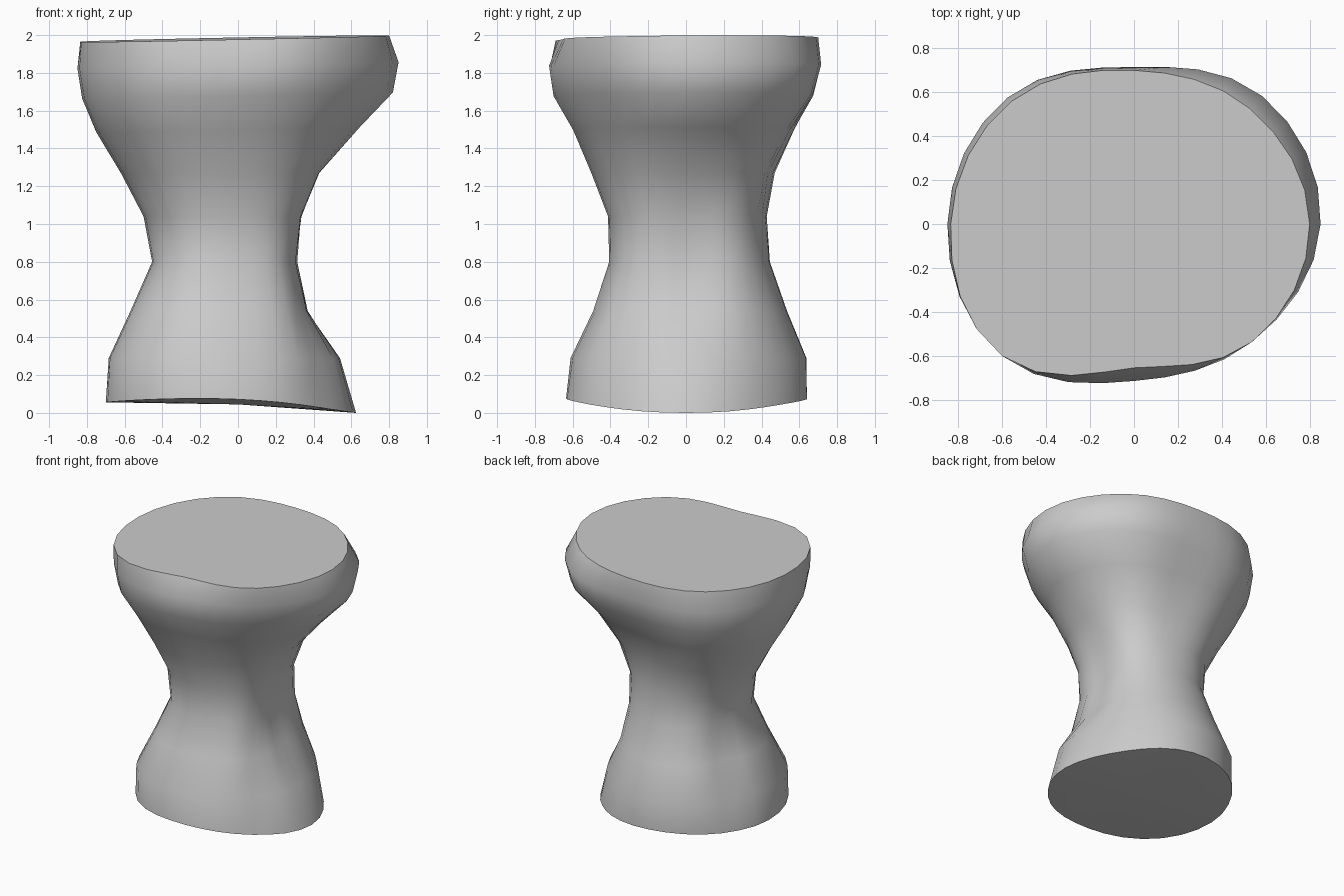
import bpy, bmesh
from math import cos, sin, pi, floor, exp, radians

if "Cube" in bpy.data.objects:
    bpy.data.objects.remove(bpy.data.objects["Cube"])

SIDES = 32

# Each ring: height, then radii every 45 degrees starting at +x, going towards +y
RINGS = [
    (0.05, (.625, .59, .64, .68, .70, .705, .63, .60)),
    (0.29, (.54, .55, .635, .68, .685, .70, .60, .565)),
    (0.54, (.36, .46, .53, .58, .57, .575, .48, .46)),
    (0.80, (.295, .40, .44, .485, .455, .465, .40, .385)),
    (1.04, (.335, .395, .42, .49, .50, .48, .405, .39)),
    (1.27, (.43, .47, .445, .58, .62, .59, .49, .47)),
    (1.50, (.645, .62, .56, .69, .75, .71, .585, .59)),
    (1.68, (.82, .78, .67, .79, .825, .82, .69, .71)),
    (1.84, (.85, .825, .715, .815, .85, .85, .715, .76)),
    (1.98, (.80, .745, .70, .79, .835, .85, .655, .76)),
]

# Shallow grooves of the lower half: angle, height, depth
GROOVES = [(155, .52, .06), (322, .50, .04)]


def radius(r, a):
    """Closed smooth interpolation of the eight radii."""
    t = a / (2 * pi) * 8
    i = floor(t)
    t -= i
    p0, p1, p2, p3 = (r[(i + k) % 8] for k in (-1, 0, 1, 2))
    return p1 + .5 * t * (p2 - p0 + t * (2*p0 - 5*p1 + 4*p2 - p3
                          + t * (3*(p1 - p2) + p3 - p0)))


bm = bmesh.new()
loops = []
for k, (z, r) in enumerate(RINGS):
    loop = []
    for s in range(SIDES):
        a = 2 * pi * s / SIDES
        d = radius(r, a)
        for ang, gz, depth in GROOVES:
            d -= depth * exp(-((a - radians(ang)) / .22)**2 - ((z - gz) / .3)**2)
        x, y = d * cos(a), d * sin(a)
        h = z
        if k == 0:                      # arched lower rim, lowest at +x
            h = .05 - .028 * cos(a) - .022 * cos(2 * a)
        elif k == len(RINGS) - 1:       # slightly tilted upper rim
            h = 1.982 + .02 * x + .008 * y
        elif k > 5:
            h += .02 * x
        loop.append(bm.verts.new((x, y, h)))
    loops.append(loop)

# Side wall
for lo, hi in zip(loops, loops[1:]):
    for s in range(SIDES):
        n = (s + 1) % SIDES
        bm.faces.new((lo[s], lo[n], hi[n], hi[s]))

# End caps
for loop, z in ((loops[0], .045), (loops[-1], 1.98)):
    c = bm.verts.new((0, 0, z))
    for s in range(SIDES):
        bm.faces.new((c, loop[s], loop[(s + 1) % SIDES]))
bmesh.ops.recalc_face_normals(bm, faces=bm.faces)

mesh = bpy.data.meshes.new("waisted_body")
bm.to_mesh(mesh)
bm.free()
body = bpy.data.objects.new("waisted_body", mesh)
bpy.context.collection.objects.link(body)
bpy.context.view_layer.objects.active = body
body.select_set(True)
bpy.ops.object.shade_smooth_by_angle(angle=.85)
